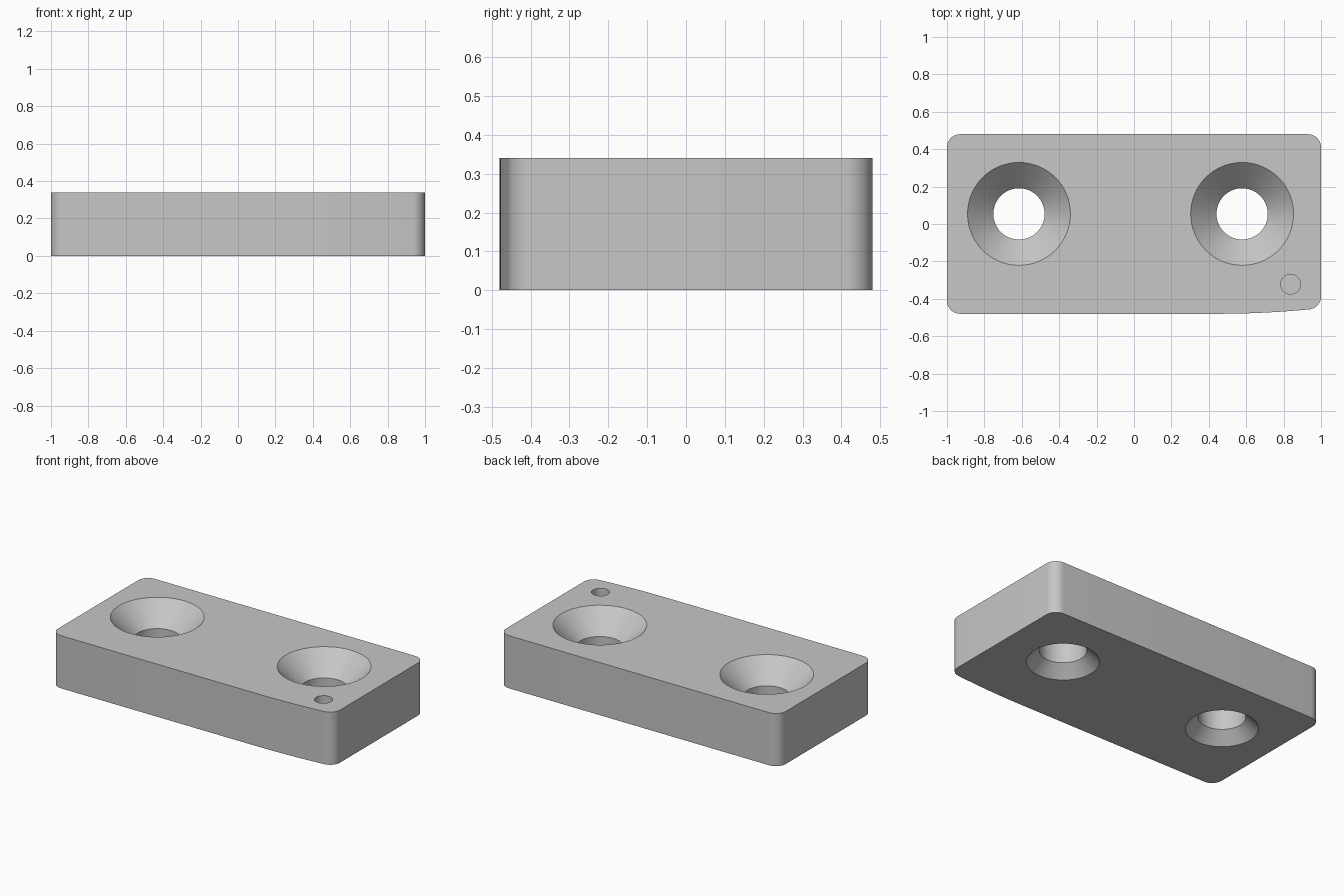
import bpy
import bmesh
from math import sin, cos, pi, radians

cube = bpy.data.objects.get("Cube")
if cube:
    bpy.data.objects.remove(cube, do_unlink=True)

HEIGHT = 0.34
HALF_Y = 0.48
CORNER = 0.07

grey = bpy.data.materials.new("plain grey")
grey.use_nodes = True
colour = (0.57, 0.57, 0.57, 1)
grey.diffuse_color = colour
grey.node_tree.nodes["Principled BSDF"].inputs["Base Color"].default_value = colour


def add_object(name, bm):
    bmesh.ops.recalc_face_normals(bm, faces=bm.faces)
    mesh = bpy.data.meshes.new(name)
    bm.to_mesh(mesh)
    bm.free()
    mesh.materials.append(grey)
    obj = bpy.data.objects.new(name, mesh)
    bpy.context.collection.objects.link(obj)
    return obj


def corner(cx, cy, start, steps=10):
    """Quarter circle, counter-clockwise from the start angle."""
    angles = [radians(start + 90 * i / steps) for i in range(steps + 1)]
    return [(cx + CORNER * cos(a), cy + CORNER * sin(a)) for a in angles]


def turned_cutter(name, x, y, profile, sides=64):
    """Solid of revolution from (radius, height) pairs."""
    bm = bmesh.new()
    rings = [[bm.verts.new((x + r * cos(2 * pi * i / sides),
                            y + r * sin(2 * pi * i / sides), z))
              for i in range(sides)] for r, z in profile]
    for low, high in zip(rings, rings[1:]):
        for i in range(sides):
            j = (i + 1) % sides
            bm.faces.new((low[i], low[j], high[j], high[i]))
    bm.faces.new(rings[0])
    bm.faces.new(rings[-1])
    obj = add_object(name, bm)
    obj.hide_render = True
    return obj


# Plate outline: rounded rectangle with a gently swept front left edge
inner_x, inner_y = 1 - CORNER, HALF_Y - CORNER
sweep_start, sweep_drop = 0.45, 0.023
outline = corner(-inner_x, -inner_y, 180)
for i in range(9):
    t = i / 9
    outline.append((sweep_start + (inner_x - sweep_start) * t,
                    -HALF_Y + sweep_drop * t * t))
outline += corner(inner_x, -inner_y + sweep_drop, 270)
outline += corner(inner_x, inner_y, 0)
outline += corner(-inner_x, inner_y, 90)

bm = bmesh.new()
base = bm.faces.new([bm.verts.new((x, y, 0)) for x, y in outline])
top = bmesh.ops.extrude_face_region(bm, geom=[base])["geom"]
bmesh.ops.translate(bm, vec=(0, 0, HEIGHT),
                    verts=[v for v in top if isinstance(v, bmesh.types.BMVert)])
plate = add_object("mounting_plate", bm)

# Screw holes countersunk on both sides, and a blind pin hole
screw = [(0.22, -0.01), (0.137, 0.073), (0.137, 0.202), (0.285, 0.35)]
pin = [(0.053, 0.24), (0.053, 0.35)]
cutters = [turned_cutter("right_screw_cutter", -0.615, 0.054, screw),
           turned_cutter("left_screw_cutter", 0.578, 0.054, screw),
           turned_cutter("pin_cutter", 0.837, -0.322, pin, 32)]

bpy.ops.object.select_all(action="DESELECT")
plate.select_set(True)
bpy.context.view_layer.objects.active = plate
for cutter in cutters:
    cut = plate.modifiers.new("cut", "BOOLEAN")
    cut.operation = "DIFFERENCE"
    cut.solver = "EXACT"
    cut.object = cutter
    bpy.ops.object.modifier_apply(modifier=cut.name)
    bpy.data.objects.remove(cutter, do_unlink=True)

bpy.ops.object.shade_smooth_by_angle(angle=radians(30))
